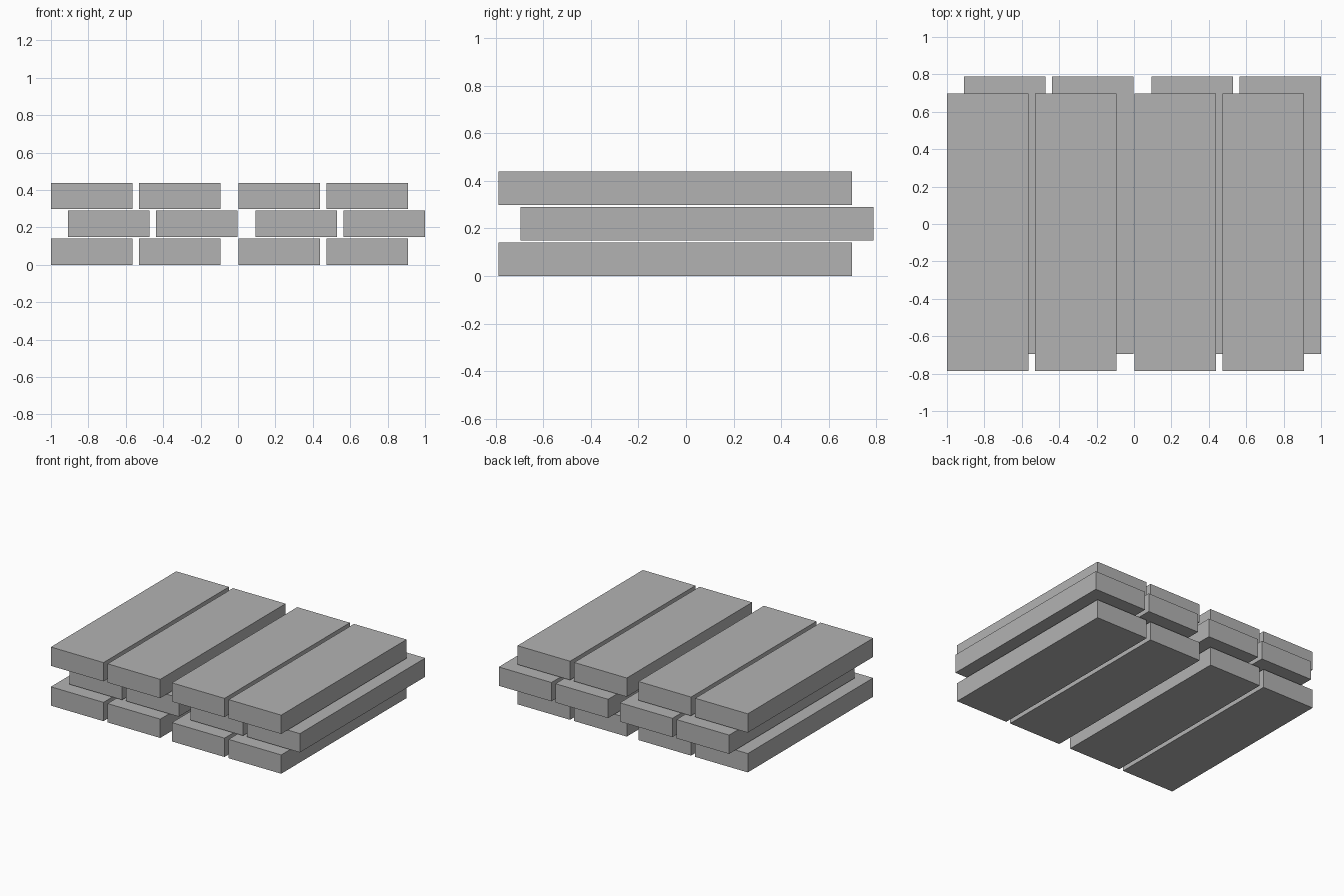
import bpy

if "Cube" in bpy.data.objects:
    bpy.data.objects.remove(bpy.data.objects["Cube"])

# Stack of planks: three layers of four, middle layer offset
WIDTH, LENGTH, HEIGHT = 0.436, 1.484, 0.141
STARTS = (-1.0, -0.53, 0.003, 0.473)
SHIFT = 0.091

grey = bpy.data.materials.new("plank grey")
grey.diffuse_color = (0.45, 0.45, 0.45, 1)
grey.use_nodes = True
grey.node_tree.nodes["Principled BSDF"].inputs["Base Color"].default_value = grey.diffuse_color


def plank(name, x, y, z):
    """Box placed by its lowest corner."""
    bpy.ops.mesh.primitive_cube_add(
        size=1, location=(x + WIDTH / 2, y + LENGTH / 2, z + HEIGHT / 2))
    ob = bpy.context.object
    ob.name = name
    ob.scale = (WIDTH, LENGTH, HEIGHT)
    bpy.ops.object.transform_apply(location=False, rotation=False, scale=True)
    ob.data.materials.append(grey)


layers = (("bottom", 0.0, 0.0), ("middle", SHIFT, 0.149), ("top", 0.0, 0.298))
for layer, shift, z in layers:
    for i, x in enumerate(STARTS):
        plank(f"{layer}_plank_{i + 1}", x + shift, -0.787 + shift, z)
